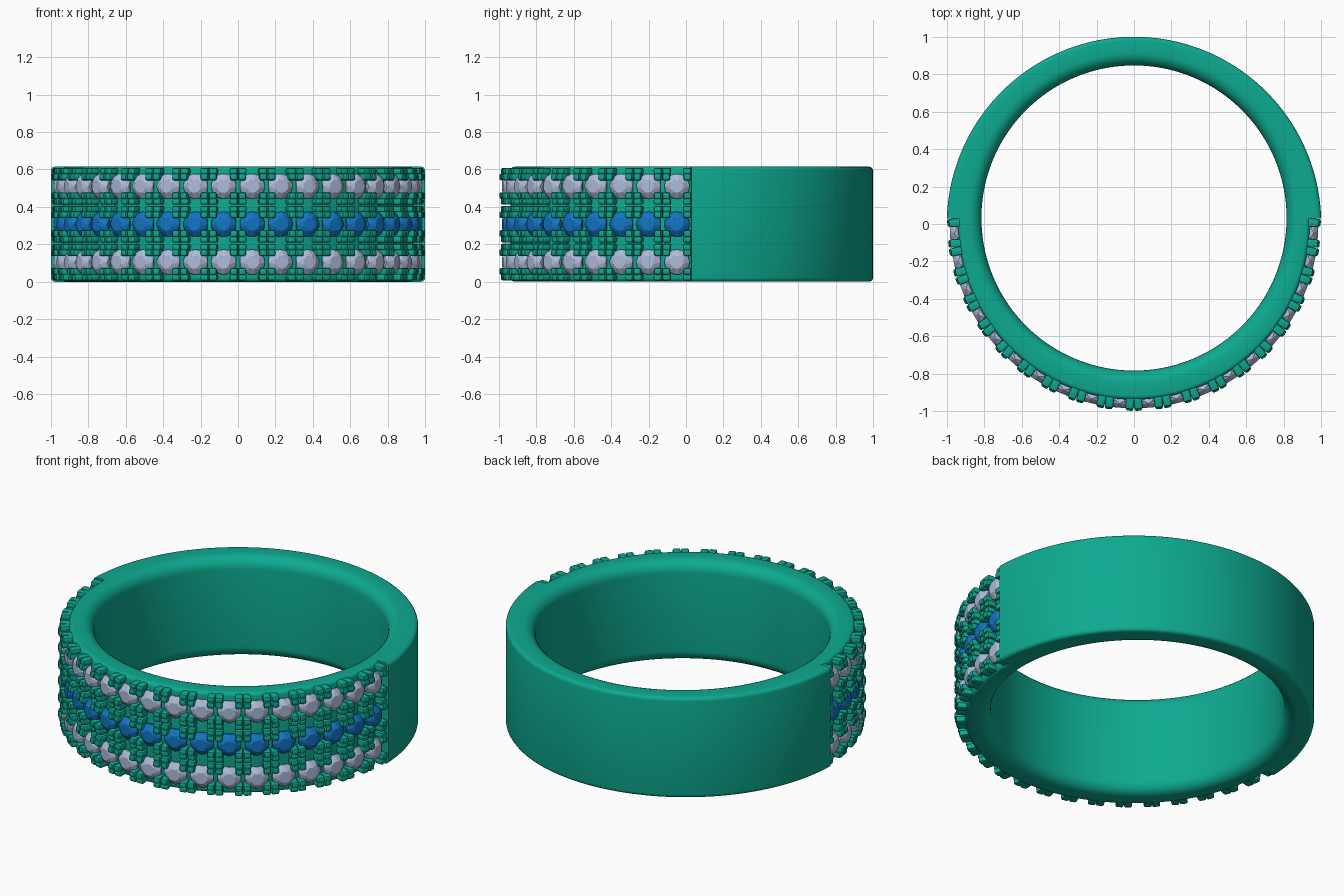
import bpy, bmesh
from math import sin, cos, pi, radians, sqrt
from mathutils import Matrix, Vector

if "Cube" in bpy.data.objects:
    bpy.data.objects.remove(bpy.data.objects["Cube"])

H = 0.615                      # band height
STEP = radians(9.17)           # spacing of the stones
COUNT = 20
ROWS = (0.105, 0.3075, 0.51)
EDGE = radians(1.7)            # where the stone setting meets the plain back


def material(name, rgb):
    m = bpy.data.materials.new(name)
    m.diffuse_color = (*rgb, 1)
    m.use_nodes = True
    m.node_tree.nodes["Principled BSDF"].inputs["Base Color"].default_value = m.diffuse_color
    return m


GREEN = material("green_metal", (0.004, 0.40, 0.28))
PALE = material("pale_stone", (0.42, 0.50, 0.70))
BLUE = material("blue_stone", (0.006, 0.18, 0.54))


def finish(bm, name, mat, smooth=None):
    bmesh.ops.recalc_face_normals(bm, faces=bm.faces[:])
    me = bpy.data.meshes.new(name)
    bm.to_mesh(me)
    bm.free()
    ob = bpy.data.objects.new(name, me)
    bpy.context.collection.objects.link(ob)
    me.materials.append(mat)
    if smooth:
        bpy.context.view_layer.objects.active = ob
        ob.select_set(True)
        bpy.ops.object.shade_smooth_by_angle(angle=smooth)
        ob.select_set(False)
    return ob


def corner(du, dz, r, a0, a1, n):
    return [(du + r * cos(a0 + (a1 - a0) * i / n), dz + r * sin(a0 + (a1 - a0) * i / n))
            for i in range(n + 1)]


# Band section: inner radius varies because the finger hole is off centre
def section(a, outer):
    off, hole = 0.032, 0.815
    inner = off * sin(a) + sqrt(hole ** 2 - (off * cos(a)) ** 2)
    f, b = 0.07, 0.022
    pts = corner(outer - b, b, b, -pi / 2, 0, 4)
    pts += corner(outer - b, H - b, b, 0, pi / 2, 4)
    pts += corner(inner + f, H - f, f, pi / 2, pi, 7)
    pts += corner(inner + f, f, f, pi, 3 * pi / 2, 7)
    return [(r * cos(a), r * sin(a), z) for r, z in pts]


# Band: plain thick back, recessed front bed for the stones
bm = bmesh.new()
N = 80
back = [EDGE + (pi - 2 * EDGE) * i / N for i in range(N + 1)]
front = [pi - EDGE + (pi + 2 * EDGE) * i / N for i in range(N + 1)]
loops = [[bm.verts.new(p) for p in section(a, 1.0)] for a in back]
loops += [[bm.verts.new(p) for p in section(a, 0.938)] for a in front]
for i, A in enumerate(loops):
    B = loops[(i + 1) % len(loops)]
    for j in range(len(A)):
        k = (j + 1) % len(A)
        bm.faces.new((A[j], A[k], B[k], B[j]))
bmesh.ops.remove_doubles(bm, verts=bm.verts[:], dist=1e-5)
finish(bm, "band", GREEN, radians(35))


# Local frame on the band: x radial, y tangential, z up
def frames():
    for i in range(COUNT):
        a = -pi / 2 + (i - (COUNT - 1) / 2) * STEP
        yield Matrix.Rotation(a, 4, 'Z')


# Claws: four stepped corner blocks around every stone
bm = bmesh.new()
BLOCKS = (  # radial end, tangential from/to, vertical from/to
    (0.996, 0.036, 0.0765, 0.032, 0.068),
    (0.988, 0.032, 0.0770, 0.064, 0.098),
)
for rot in frames():
    for z in ROWS:
        for st in (-1, 1):
            for sz in (-1, 1):
                for r1, t0, t1, z0, z1 in BLOCKS:
                    c = Vector(((r1 + 0.90) / 2, st * (t0 + t1) / 2, z + sz * (z0 + z1) / 2))
                    s = Matrix.Diagonal((r1 - 0.90, t1 - t0, z1 - z0, 1))
                    bmesh.ops.create_cube(bm, size=1, matrix=rot @ Matrix.Translation(c) @ s)
bmesh.ops.bevel(bm, geom=bm.edges[:], offset=0.010, segments=2, profile=0.5, affect='EDGES')
finish(bm, "claws", GREEN, radians(35))


# Stones: faceted octagonal brilliants with table, crown and girdle
def stone_row(name, z, mat):
    bm = bmesh.new()
    rings = ((0.920, 0.050, 0), (0.945, 0.069, 0), (0.962, 0.067, 0.5), (0.984, 0.036, 0))
    for rot in frames():
        made = []
        for r, rad, tw in rings:
            made.append([bm.verts.new(rot @ Vector((r, rad * cos((k + 0.5 + tw) * pi / 4),
                                                    z + rad * sin((k + 0.5 + tw) * pi / 4))))
                         for k in range(8)])
        for n, (A, B) in enumerate(zip(made, made[1:])):
            for k in range(8):
                m = (k + 1) % 8
                if n == 0:
                    bm.faces.new((A[k], A[m], B[m], B[k]))
                elif n == 1:      # B is turned forward by half a facet
                    bm.faces.new((A[k], A[m], B[k]))
                    bm.faces.new((A[m], B[m], B[k]))
                else:             # B is turned back by half a facet
                    bm.faces.new((A[k], B[m], B[k]))
                    bm.faces.new((A[k], A[m], B[m]))
        bm.faces.new(made[-1])
        bm.faces.new(made[0][::-1])
    finish(bm, name, mat)


stone_row("lower_stones", ROWS[0], PALE)
stone_row("middle_stones", ROWS[1], BLUE)
stone_row("upper_stones", ROWS[2], PALE)
